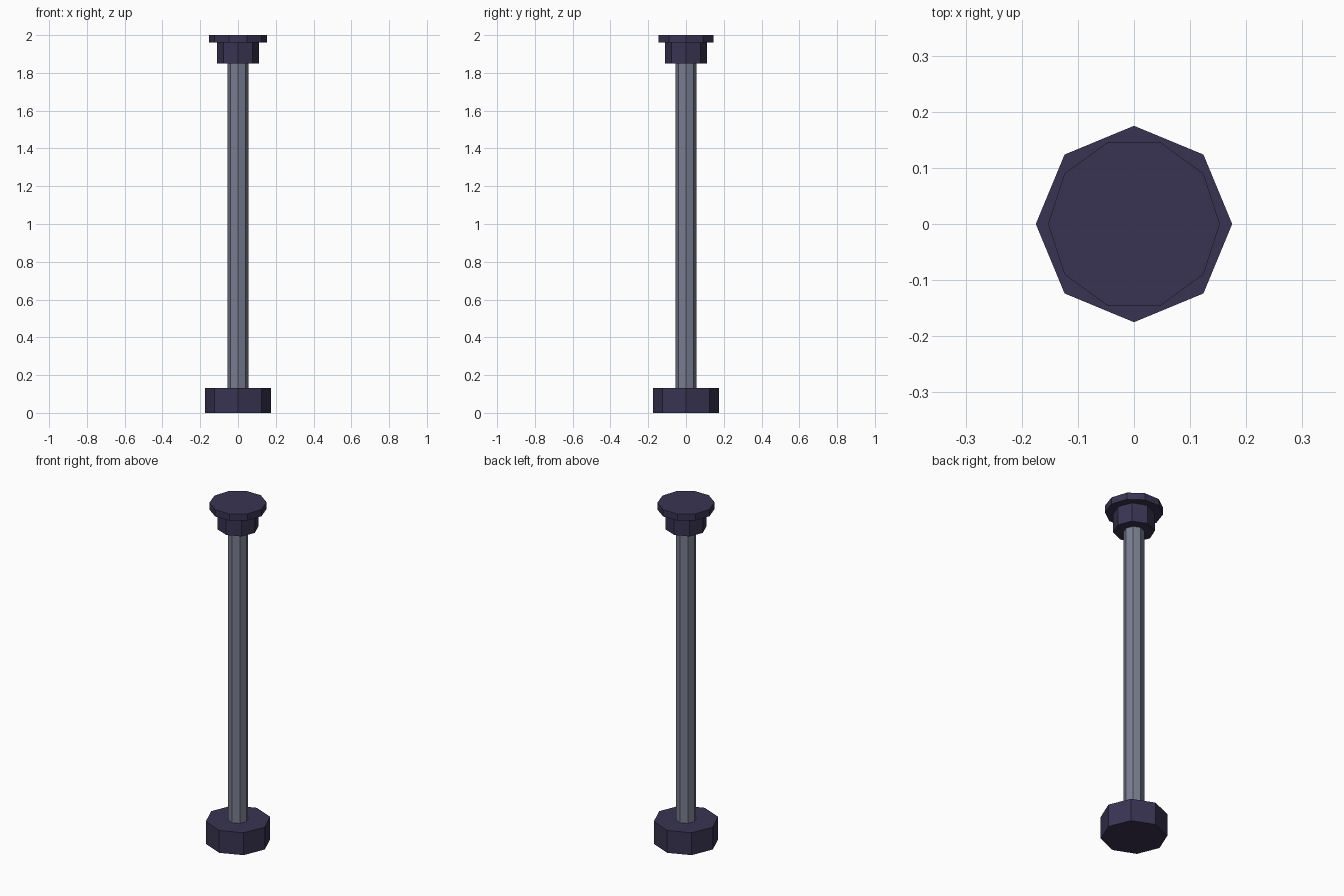
import bpy, bmesh
from math import cos, sin, tau

if "Cube" in bpy.data.objects:
    bpy.data.objects.remove(bpy.data.objects["Cube"])

def material(name, rgb):
    m = bpy.data.materials.new(name)
    m.diffuse_color = (*rgb, 1)
    m.use_nodes = True
    m.node_tree.nodes["Principled BSDF"].inputs["Base Color"].default_value = m.diffuse_color
    return m

dark = material("dark_violet", (0.042, 0.034, 0.085))
steel = material("grey_blue", (0.19, 0.205, 0.275))

def prism(name, sides, radius, z0, z1, mat):
    """Upright flat-sided prism with a corner on +x."""
    bm = bmesh.new()
    base = bm.faces.new([bm.verts.new((radius * cos(tau * i / sides),
                                       radius * sin(tau * i / sides), z0))
                         for i in range(sides)])
    top = bmesh.ops.extrude_face_region(bm, geom=[base], use_keep_orig=True)
    verts = [g for g in top["geom"] if isinstance(g, bmesh.types.BMVert)]
    bmesh.ops.translate(bm, verts=verts, vec=(0, 0, z1 - z0))
    bmesh.ops.recalc_face_normals(bm, faces=bm.faces)
    mesh = bpy.data.meshes.new(name)
    bm.to_mesh(mesh)
    bm.free()
    mesh.materials.append(mat)
    obj = bpy.data.objects.new(name, mesh)
    bpy.context.collection.objects.link(obj)
    return obj

# Foot, pole, collar and top plate, stacked upwards
prism("base", 8, 0.175, 0.0, 0.132, dark)
prism("pole", 8, 0.055, 0.132, 1.85, steel)
prism("collar", 8, 0.11, 1.85, 1.96, dark)
prism("top_plate", 10, 0.153, 1.96, 2.0, dark)
